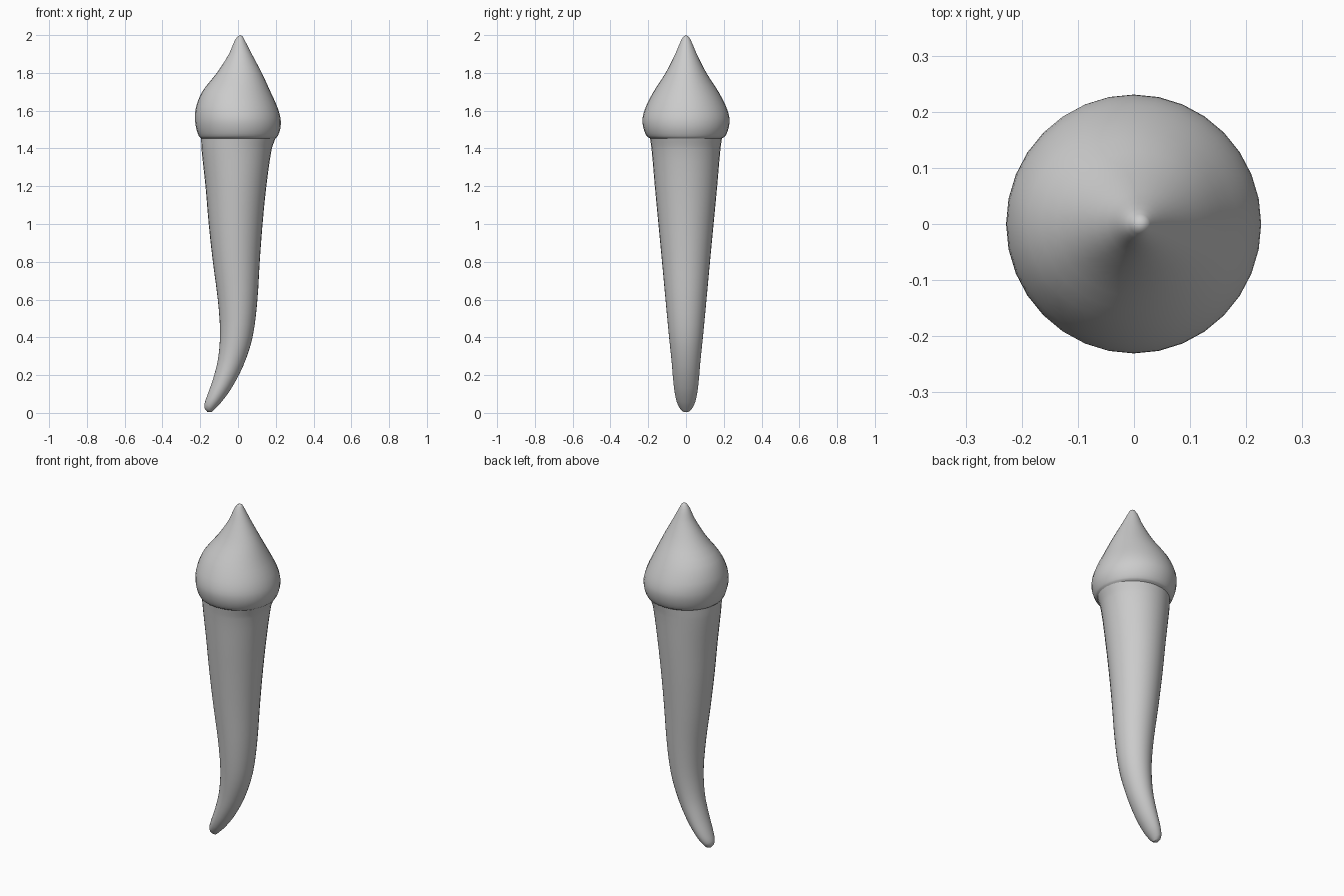
import bpy, bmesh, math
from mathutils import Vector

if "Cube" in bpy.data.objects:
    bpy.data.objects.remove(bpy.data.objects["Cube"])

SIDES = 32


def smooth_rings(keys, steps):
    """Catmull-Rom interpolation between the key rings."""
    ks = [Vector(k) for k in keys]
    out = []
    for i in range(len(ks) - 1):
        p0, p1, p2, p3 = ks[max(i - 1, 0)], ks[i], ks[i + 1], ks[min(i + 2, len(ks) - 1)]
        # tangents scaled to uneven key spacing
        d0, d1, d2 = [max((b - a).length, 1e-5) for a, b in ((p0, p1), (p1, p2), (p2, p3))]
        m1 = (p2 - p0) * (d1 / (d1 + d0)) if i > 0 else p2 - p1
        m2 = (p3 - p1) * (d1 / (d1 + d2)) if i < len(ks) - 2 else p2 - p1
        for s in range(steps):
            t = s / steps
            out.append(p1 * (2*t**3 - 3*t**2 + 1) + m1 * (t**3 - 2*t**2 + t)
                       + p2 * (3*t**2 - 2*t**3) + m2 * (t**3 - t**2))
    return out + [ks[-1]]


def loft(name, keys, tip, steps=3):
    """Skin rings given as (left x, left z, right x, right z, y radius), ending in a tip."""
    bm = bmesh.new()
    rings = []
    for xl, zl, xr, zr, ry in [tuple(r) for r in smooth_rings(
            [k for k in keys], steps)]:
        ring = []
        for i in range(SIDES):
            a = 2 * math.pi * i / SIDES
            c = (1 + math.cos(a)) / 2
            ring.append(bm.verts.new((xl + (xr - xl) * c, ry * math.sin(a), zl + (zr - zl) * c)))
        rings.append(ring)
    end = bm.verts.new(tip)
    for i in range(SIDES):
        j = (i + 1) % SIDES
        for a, b in zip(rings, rings[1:]):
            bm.faces.new((a[i], a[j], b[j], b[i]))
        bm.faces.new((rings[-1][i], rings[-1][j], end))
    bmesh.ops.recalc_face_normals(bm, faces=bm.faces)
    # open shell: make the normals point away from the axis
    f = bm.faces[0]
    if f.normal.dot(Vector((f.calc_center_median().x, f.calc_center_median().y, 0))) < 0:
        bmesh.ops.reverse_faces(bm, faces=bm.faces)
    me = bpy.data.meshes.new(name)
    bm.to_mesh(me)
    bm.free()
    ob = bpy.data.objects.new(name, me)
    bpy.context.collection.objects.link(ob)
    bpy.context.view_layer.objects.active = ob
    ob.select_set(True)
    bpy.ops.object.shade_smooth_by_angle(angle=math.radians(40))
    ob.select_set(False)
    return ob


# Crown: bulbous cap rising to a cusp
loft("crown", [
    (-0.195, 1.453, 0.198, 1.453, 0.19),
    (-0.207, 1.465, 0.210, 1.465, 0.208),
    (-0.222, 1.51, 0.225, 1.51, 0.226),
    (-0.228, 1.56, 0.225, 1.56, 0.23),
    (-0.222, 1.62, 0.208, 1.62, 0.213),
    (-0.19, 1.70, 0.172, 1.70, 0.172),
    (-0.112, 1.80, 0.126, 1.80, 0.108),
    (-0.048, 1.90, 0.073, 1.90, 0.057),
    (-0.018, 1.97, 0.037, 1.97, 0.027),
    (-0.002, 1.993, 0.025, 1.993, 0.013),
], (0.012, 2.0, 0)[:1] + (0, 2.0))

# Root: neck collar tapering to a hooked tip
loft("root", [
    (-0.195, 1.453, 0.198, 1.453, 0.19),
    (-0.193, 1.395, 0.178, 1.395, 0.182),
    (-0.172, 1.20, 0.15, 1.20, 0.165),
    (-0.155, 1.00, 0.13, 1.00, 0.146),
    (-0.133, 0.80, 0.115, 0.80, 0.127),
    (-0.107, 0.60, 0.102, 0.59, 0.108),
    (-0.095, 0.43, 0.077, 0.40, 0.091),
    (-0.105, 0.29, 0.028, 0.25, 0.076),
    (-0.132, 0.18, -0.035, 0.13, 0.066),
    (-0.16, 0.10, -0.09, 0.055, 0.054),
    (-0.177, 0.05, -0.125, 0.018, 0.038),
    (-0.178, 0.025, -0.14, 0.004, 0.022),
], (-0.162, 0, 0.005))
